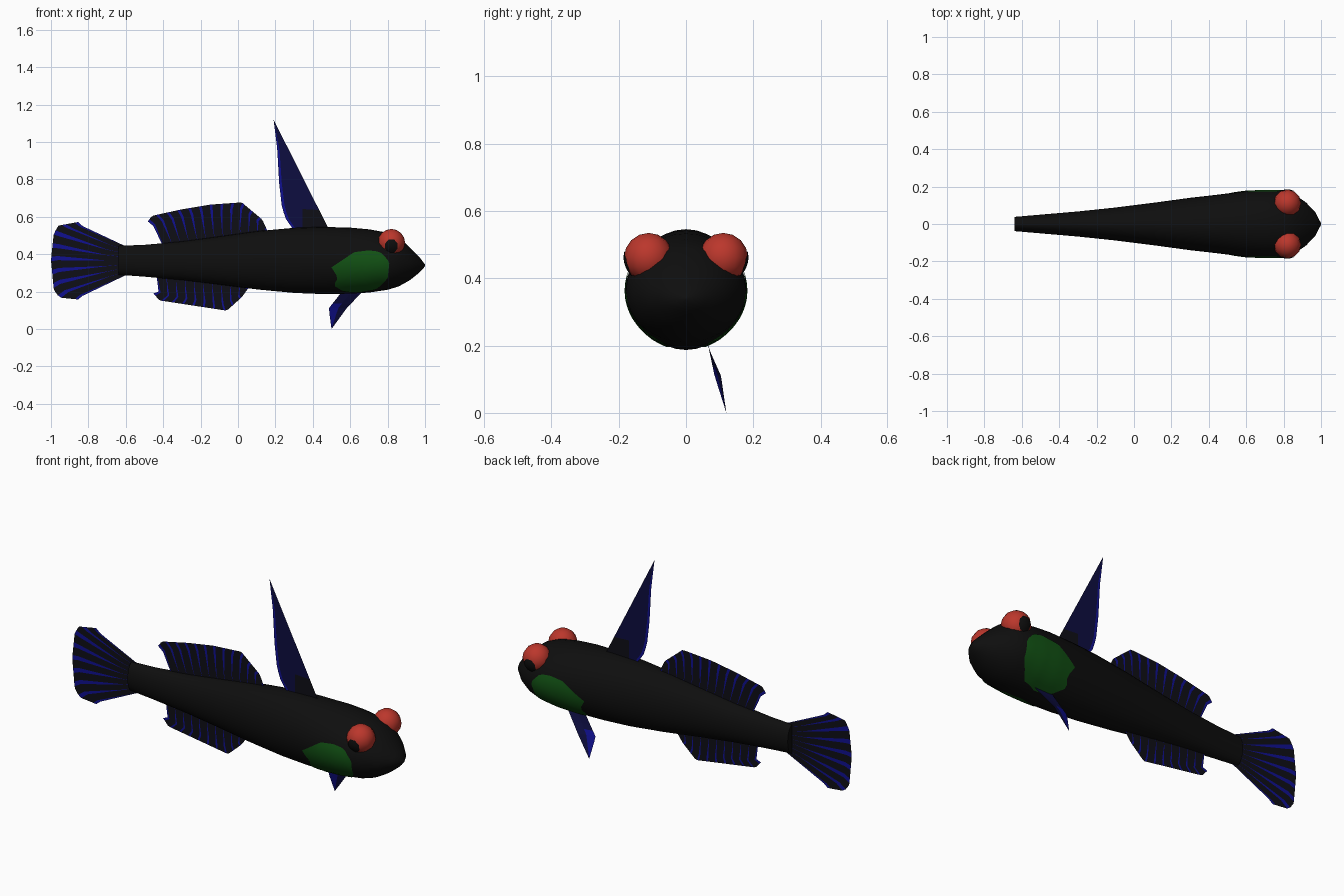
import bpy, bmesh, math
from mathutils import Vector

if "Cube" in bpy.data.objects:
    bpy.data.objects.remove(bpy.data.objects["Cube"])


def material(name, rgb):
    m = bpy.data.materials.new(name)
    m.diffuse_color = (*rgb, 1)
    m.use_nodes = True
    m.node_tree.nodes["Principled BSDF"].inputs["Base Color"].default_value = m.diffuse_color
    return m


BLACK = material("body black", (0.0045, 0.0045, 0.0045))
GREEN = material("cheek green", (0.006, 0.085, 0.007))
RED = material("eye red", (0.50, 0.038, 0.025))
BLUE = material("fin blue", (0.005, 0.005, 0.28))
NAVY = material("fin navy", (0.004, 0.004, 0.05))
DARK = material("fin dark", (0.0045, 0.0045, 0.008))


def make(name, verts, faces, mats, index=None, smooth=False):
    me = bpy.data.meshes.new(name)
    me.from_pydata([tuple(v) for v in verts], [], faces)
    for m in mats:
        me.materials.append(m)
    for i, p in enumerate(me.polygons):
        p.use_smooth = smooth
        if index:
            p.material_index = index[i]
    ob = bpy.data.objects.new(name, me)
    bpy.context.collection.objects.link(ob)
    return ob


def along(line, t):
    """Point at fraction t of the length of a polyline; 2D points lie at y = 0."""
    pts = [Vector(p) if len(p) == 3 else Vector((p[0], 0, p[1])) for p in line]
    lens = [(b - a).length for a, b in zip(pts, pts[1:])]
    d = t * sum(lens)
    for a, b, l in zip(pts, pts[1:], lens):
        if d <= l:
            return a.lerp(b, d / l)
        d -= l
    return pts[-1]


# Body: elliptical sections (x, bottom, top, half width)
SECTIONS = [(-.64, .29, .445, .038), (-.5, .28, .45, .05), (-.3, .262, .468, .067),
            (-.1, .238, .495, .088), (.1, .212, .523, .113), (.3, .193, .541, .14),
            (.45, .187, .546, .157), (.6, .189, .542, .176), (.7, .195, .533, .18),
            (.8, .21, .515, .178), (.86, .228, .49, .156), (.92, .262, .435, .115),
            (.97, .302, .385, .062), (1.0, .335, .345, .004)]
SEG = 32
verts, faces = [], []
for x, lo, hi, w in SECTIONS:
    for k in range(SEG):
        a = 2 * math.pi * k / SEG
        verts.append((x, w * math.cos(a), (lo + hi) / 2 + (hi - lo) / 2 * math.sin(a)))
for r in range(len(SECTIONS) - 1):
    for k in range(SEG):
        k2 = (k + 1) % SEG
        faces.append((r * SEG + k, r * SEG + k2, (r + 1) * SEG + k2, (r + 1) * SEG + k))
faces.append(tuple(reversed(range(SEG))))
faces.append(tuple(range(len(verts) - SEG, len(verts))))
body = make("body", verts, faces, [BLACK], smooth=True)
body.data.polygons[-2].use_smooth = False


def on_body(x, z, side, grow=1.015):
    """Project (x, z) sideways onto the slightly enlarged body."""
    for a, b in zip(SECTIONS, SECTIONS[1:]):
        if a[0] <= x <= b[0]:
            t = (x - a[0]) / (b[0] - a[0])
            lo, hi, w = (a[i] + (b[i] - a[i]) * t for i in (1, 2, 3))
            c, h = (lo + hi) / 2, (hi - lo) / 2
            s = math.asin(max(-1, min(1, (z - c) / h)))
            return (x, side * grow * w * math.cos(s), c + grow * h * math.sin(s))


def disc(name, outline, centre, place, mat, n=36, rings=6):
    """Thin plate made of concentric rings, each point mapped by place()."""
    c = Vector((centre[0], 0, centre[1]))
    vs, fs = [place(c)], []
    for r in range(1, rings + 1):
        vs += [place(c.lerp(along(outline, k / n), r / rings)) for k in range(n)]
    for k in range(n):
        k2 = (k + 1) % n
        fs.append((0, 1 + k, 1 + k2))
        for r in range(rings - 1):
            o = 1 + r * n
            fs.append((o + k, o + n + k, o + n + k2, o + k2))
    return make(name, vs, fs, [mat], smooth=True)


# Cheek patches, eyes and pupils on both sides
CHEEK = [(.5, .33), (.56, .37), (.62, .41), (.7, .42), (.76, .412), (.81, .36), (.8, .27),
         (.74, .213), (.65, .197), (.57, .2), (.51, .235), (.535, .275), (.5, .33)]
PUPIL = [(.035 * math.cos(i * math.pi / 4 + .39), .038 * math.sin(i * math.pi / 4 + .39))
         for i in range(9)]
for side, word in ((-1, "right"), (1, "left")):
    disc("cheek_patch_" + word, CHEEK, (.66, .31),
         lambda p: on_body(p.x, p.z, side), GREEN)
    eye = Vector((.82, side * .111, .462))
    bpy.ops.mesh.primitive_uv_sphere_add(segments=12, ring_count=8, radius=.073, location=eye)
    ob = bpy.context.object
    ob.name = "eye_" + word
    ob.data.materials.append(RED)
    bpy.ops.object.shade_smooth()

    def on_eye(p):
        z = p.z - .018
        y = math.sqrt(.073 ** 2 - p.x ** 2 - z ** 2)
        return eye + Vector((p.x, side * y, z)) * 1.02
    disc("pupil_" + word, PUPIL, (0, 0), on_eye, BLACK, n=16, rings=3)


def sheet(name, rows, params, mats, rule):
    """Flat fin: rows of polylines sampled at params[row]; rule(row, col) gives the colour."""
    cols = len(params[0])
    vs = [along(line, t) for line, ts in zip(rows, params) for t in ts]
    fs, idx = [], []
    for r in range(len(rows) - 1):
        for c in range(cols - 1):
            o = r * cols + c
            fs.append((o, o + 1, o + cols + 1, o + cols))
            idx.append(rule(r, c))
    return make(name, vs, fs, mats, idx)


def rayed_fin(name, base, mid, outer, n, ray=.35, edge=.03):
    """Dark fin with blue rays widening outwards and a blue outer border."""
    root = [tuple(along(base, i / 12).lerp(along(mid, i / 12), .3)) for i in range(13)]

    def ts(width, e):
        out = [0]
        for k in range(n):
            cell = (1 - 2 * e) / n
            w = width if k < n - 1 else .001
            out += [e + cell * (k + f * (1 - w)) for f in (0, .33, .67, 1)]
        return out + [1 - e, 1]

    def rule(r, c):
        if r == 3 or c == 0 or c == 4 * n + 1:
            return 0
        return 0 if c % 4 == 0 else 1
    sheet(name, [base, root, mid, outer],
          [ts(.01, .006), ts(.06, edge * .5), ts(ray, edge), ts(ray, edge)], [BLUE, DARK], rule)


# Tail fin, rear back fin and belly fin
rayed_fin("tail_fin", [(-.6, .442), (-.6, .288)],
          [(-.83, .55), (-.925, .535), (-.955, .48), (-.965, .37), (-.95, .24), (-.92, .2), (-.83, .178)],
          [(-.855, .572), (-.96, .553), (-.985, .51), (-1, .37), (-.985, .21), (-.955, .168), (-.855, .158)], 8)
rayed_fin("rear_back_fin", [(-.4, .44), (.16, .51)],
          [(-.452, .55), (-.43, .572), (-.15, .63), (.01, .645), (.115, .575), (.15, .525)],
          [(-.482, .575), (-.46, .605), (-.3, .64), (-.15, .665), (.02, .677), (.13, .585), (.157, .525)],
          12, .25, .02)
rayed_fin("belly_fin", [(-.435, .285), (.07, .23)],
          [(-.425, .2), (-.39, .182), (-.07, .133), (.01, .18), (.05, .225)],
          [(-.452, .19), (-.42, .153), (-.06, .098), (.02, .17), (.06, .225)], 10, .2, .025)

# Tall pointed front back fin
tall = [i / 16 for i in range(17)]
sheet("tall_back_fin",
      [[(.19, 1.12), (.21, .96), (.22, .78), (.235, .65), (.255, .59), (.30, .525)],
       [(.19, 1.12), (.222, .96), (.234, .78), (.25, .65), (.27, .59), (.315, .525)],
       [(.19, 1.12), (.28, .86), (.345, .66), (.345, .525)],
       [(.19, 1.12), (.49, .525)]],
      [tall] * 4, [BLUE, NAVY, DARK],
      lambda r, c: 0 if r == 0 else 2 if r == 2 and c > 12 else 1)

# Single pelvic fin on the left side
short = [i / 8 for i in range(9)]
sheet("pelvic_fin",
      [[(.56, .065, .205), (.485, .085, .11), (.50, .12, 0)],
       [(.61, .064, .205), (.535, .094, .11), (.50, .12, 0)],
       [(.67, .062, .205), (.58, .104, .11), (.50, .12, 0)]],
      [short] * 3, [BLUE, NAVY], lambda r, c: 0 if r == 0 and c > 2 else 1)
